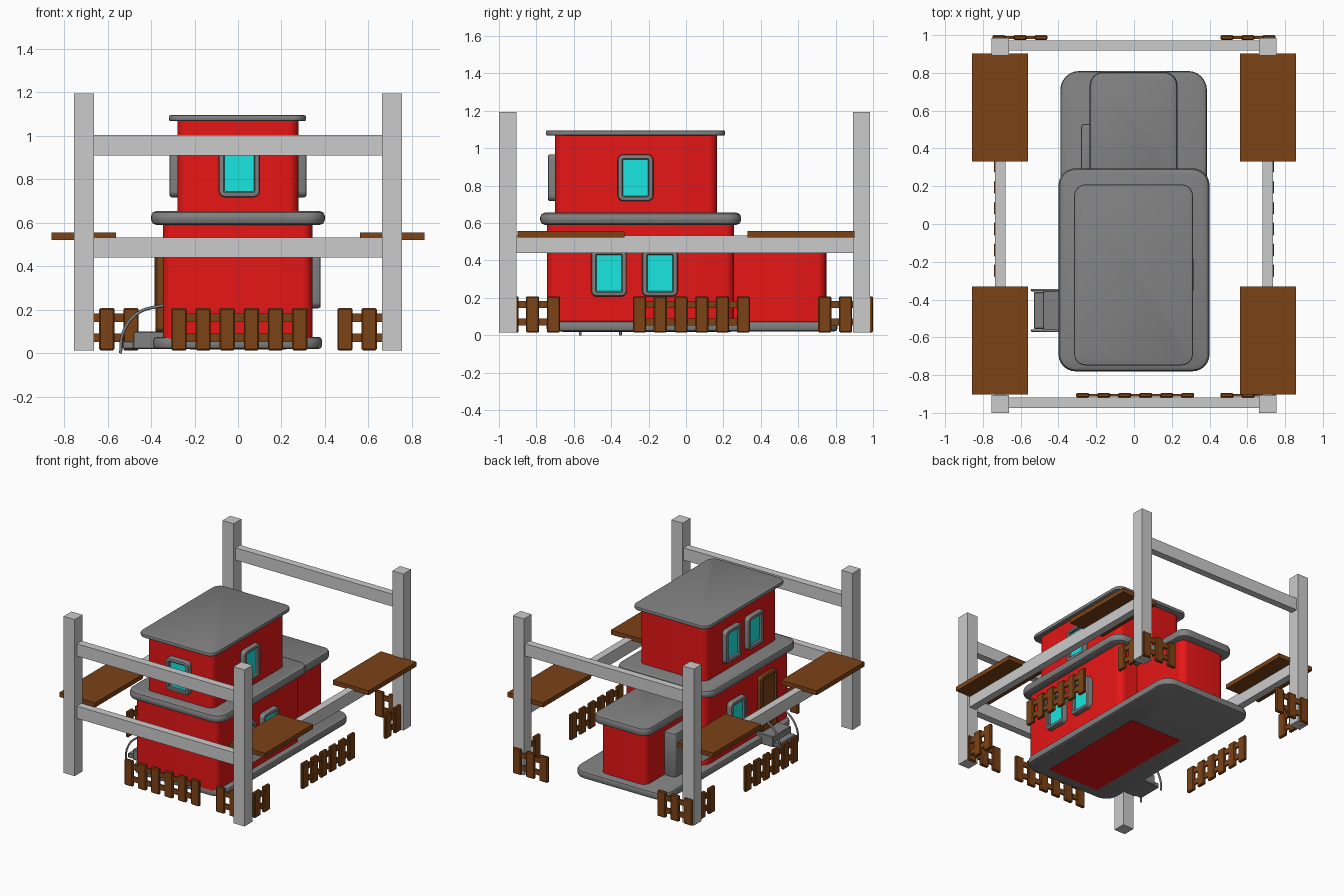
import bpy, bmesh, math
from mathutils import Matrix, Vector

if "Cube" in bpy.data.objects:
    bpy.data.objects.remove(bpy.data.objects["Cube"])


def material(name, col):
    m = bpy.data.materials.new(name)
    m.diffuse_color = (*col, 1)
    m.use_nodes = True
    m.node_tree.nodes["Principled BSDF"].inputs["Base Color"].default_value = m.diffuse_color
    return m


RED = material("red_wall", (0.8, 0.008, 0.008))
BROWN = material("brown_wood", (0.2, 0.055, 0.008))
CYAN = material("cyan_glass", (0.01, 0.8, 0.75))
DARK = material("dark_trim", (0.22, 0.22, 0.22))


def finish(name, bm, mat=None, smooth=False):
    bmesh.ops.recalc_face_normals(bm, faces=bm.faces)
    me = bpy.data.meshes.new(name)
    bm.to_mesh(me)
    bm.free()
    ob = bpy.data.objects.new(name, me)
    bpy.context.collection.objects.link(ob)
    if mat:
        me.materials.append(mat)
    if smooth:
        bpy.ops.object.select_all(action='DESELECT')
        ob.select_set(True)
        bpy.context.view_layer.objects.active = ob
        bpy.ops.object.shade_smooth_by_angle(angle=math.radians(35))
    return ob


def add_box(bm, x0, x1, y0, y1, z0, z1, bevel=0):
    size = Vector((x1 - x0, y1 - y0, z1 - z0))
    mid = Vector((x0 + x1, y0 + y1, z0 + z1)) / 2
    vs = bmesh.ops.create_cube(bm, size=1, matrix=Matrix.Translation(mid) @ Matrix.Diagonal((*size, 1)))['verts']
    if bevel:
        edges = list({e for v in vs for e in v.link_edges})
        bmesh.ops.bevel(bm, geom=edges, offset=bevel, segments=1, affect='EDGES')


def box(name, x0, x1, y0, y1, z0, z1, mat=None, bevel=0):
    bm = bmesh.new()
    add_box(bm, x0, x1, y0, y1, z0, z1, bevel)
    return finish(name, bm, mat)


def stack(name, w, h, r, rings, mat, matrix):
    """Loft of rounded rectangles; rings are (inset, height) pairs."""
    bm = bmesh.new()
    loops = []
    for inset, z in rings:
        rr = max(r - inset, 0.004)
        cx, cy = w / 2 - inset - rr, h / 2 - inset - rr
        loop = []
        for q, (sx, sy) in enumerate(((1, 1), (-1, 1), (-1, -1), (1, -1))):
            for i in range(7):
                a = math.pi / 2 * (q + i / 6)
                loop.append(bm.verts.new((sx * cx + rr * math.cos(a), sy * cy + rr * math.sin(a), z)))
        loops.append(loop)
    n = len(loops[0])
    for a, b in zip(loops, loops[1:]):
        for i in range(n):
            j = (i + 1) % n
            bm.faces.new((a[i], a[j], b[j], b[i]))
    bm.faces.new(loops[0][::-1])
    bm.faces.new(loops[-1])
    bm.transform(matrix)
    return finish(name, bm, mat, True)


def block(name, x0, x1, y0, y1, z0, z1, r, soft, mat):
    rings = [(0, z0), (0, z1)]
    if soft:
        rings = [(soft, z0), (soft * .3, z0 + soft * .3), (0, z0 + soft),
                 (0, z1 - soft), (soft * .3, z1 - soft * .3), (soft, z1)]
    mid = Matrix.Translation(((x0 + x1) / 2, (y0 + y1) / 2, 0))
    return stack(name, x1 - x0, y1 - y0, r, rings, mat, mid)


# House body
block("base_slab", -.39, .386, -.745, .81, .02, .075, .1, .015, DARK)
box("floor_panel", -.22, .22, -.66, .24, .018, .03, RED)
block("lower_walls", -.345, .342, -.743, .257, .06, .6, .05, 0, RED)
block("middle_roof", -.4, .4, -.78, .295, .59, .655, .09, .025, DARK)
block("upper_walls", -.278, .278, -.70, .166, .64, 1.075, .05, 0, RED)
block("top_roof", -.317, .312, -.748, .209, 1.067, 1.095, .06, .008, DARK)
block("annex_walls", -.19, .19, .2, .75, .06, .48, .05, 0, RED)
block("annex_roof", -.235, .23, .2, .805, .46, .525, .07, .02, DARK)
block("side_cabinet", -.28, -.18, .25, .53, .06, .4, .02, .01, DARK)


# Windows: frame with recessed glass, turned to face each wall
def window(name, loc, angle):
    m = Matrix.Translation(loc) @ Matrix.Rotation(math.radians(angle), 4, 'Z') @ Matrix.Rotation(math.pi / 2, 4, 'X')
    stack(name + "_frame", .19, .25, .03,
          [(0, -.01), (0, .028), (.004, .036), (.01, .038), (.022, .038), (.028, .032), (.028, .01)], DARK, m)
    stack(name + "_glass", .14, .2, .01, [(0, 0), (0, .015)], CYAN, m)


window("front_window", (.006, -.70, .842), 0)
window("upper_right_window", (.276, -.27, .842), 90)
for i, y in enumerate((-.13, -.395)):
    window(f"upper_left_window_{i}", (-.276, y, .842), -90)
for i, y in enumerate((-.412, -.139)):
    window(f"lower_right_window_{i}", (.342, y, .332), 90)
window("lower_left_window", (-.345, -.09, .332), -90)

# Door, steps and handrails on the left side
door = Matrix.Translation((-.34, -.457, .305)) @ Matrix.Rotation(-math.pi / 2, 4, 'Z') @ Matrix.Rotation(math.pi / 2, 4, 'X')
stack("door", .2, .42, .03, [(0, 0), (0, .032), (.008, .04), (.024, .04), (.03, .03)], BROWN, door)
box("lower_step", -.53, -.34, -.555, -.36, .02, .055, DARK, .004)
box("upper_step", -.482, -.34, -.565, -.35, .02, .1, DARK, .004)
for side, y in (("front", -.565), ("back", -.35)):
    cu = bpy.data.curves.new(side + "_handrail", 'CURVE')
    cu.dimensions = '3D'
    cu.bevel_depth = .007
    cu.bevel_resolution = 2
    cu.resolution_u = 6
    sp = cu.splines.new('BEZIER')
    pts = ((-.54, 0), (-.53, .09), (-.46, .185), (-.34, .222))
    sp.bezier_points.add(len(pts) - 1)
    for bp, (x, z) in zip(sp.bezier_points, pts):
        bp.co = (x, y, z)
        bp.handle_left_type = bp.handle_right_type = 'AUTO'
    cu.materials.append(DARK)
    bpy.context.collection.objects.link(bpy.data.objects.new(side + "_handrail", cu))

# Corner posts and crossbeams
for sx, xn in ((-1, "left"), (1, "right")):
    for y0, y1, yn in ((-1, -.905, "front"), (.893, .985, "back")):
        xa, xb = sorted((sx * .662, sx * .755))
        box(f"{yn}_{xn}_post", xa, xb, y0, y1, .014, 1.194)
    xa, xb = sorted((sx * .68, sx * .735))
    box(f"{xn}_beam", xa, xb, -.91, .9, .44, .533)
box("front_lower_beam", -.67, .67, -.975, -.918, .44, .533)
box("front_upper_beam", -.67, .67, -.975, -.918, .91, 1.003)
box("back_upper_beam", -.67, .67, .918, .972, .91, 1.003)

# Wooden decks resting on the side beams
for sx, xn in ((-1, "left"), (1, "right")):
    for sy, yn in ((-1, "front"), (1, "back")):
        xa, xb = sorted((sx * .56, sx * .858))
        ya, yb = sorted((sy * .33, sy * .902))
        box(f"{yn}_{xn}_deck", xa, xb, ya, yb, .522, .556, BROWN)


# Picket fences
def fence(name, n, x, y, along_y=False):
    bm = bmesh.new()
    pitch, half = .111, .035
    span = pitch * (n - 1) / 2
    for i in range(n):
        c = -span + i * pitch
        add_box(bm, c - half, c + half, -.0125, .0125, .014, .208, .006)
    for z0, z1 in ((.052, .09), (.145, .183)):
        add_box(bm, -span - .015, span + .015, -.007, .007, z0, z1)
    if along_y:
        bm.transform(Matrix.Rotation(math.pi / 2, 4, 'Z'))
    bm.transform(Matrix.Translation((x, y, 0)))
    finish(name, bm, BROWN)


fence("front_fence", 6, .006, -.907)
fence("front_right_corner_fence", 3, .603, -.907)
fence("right_front_corner_fence", 3, .729, -.82, True)
for sx, xn in ((-1, "left"), (1, "right")):
    fence(f"{xn}_side_fence", 6, sx * .729, .029, True)
    fence(f"back_{xn}_corner_fence", 3, sx * .603, .987)
    fence(f"{xn}_back_corner_fence", 3, sx * .729, .853, True)
